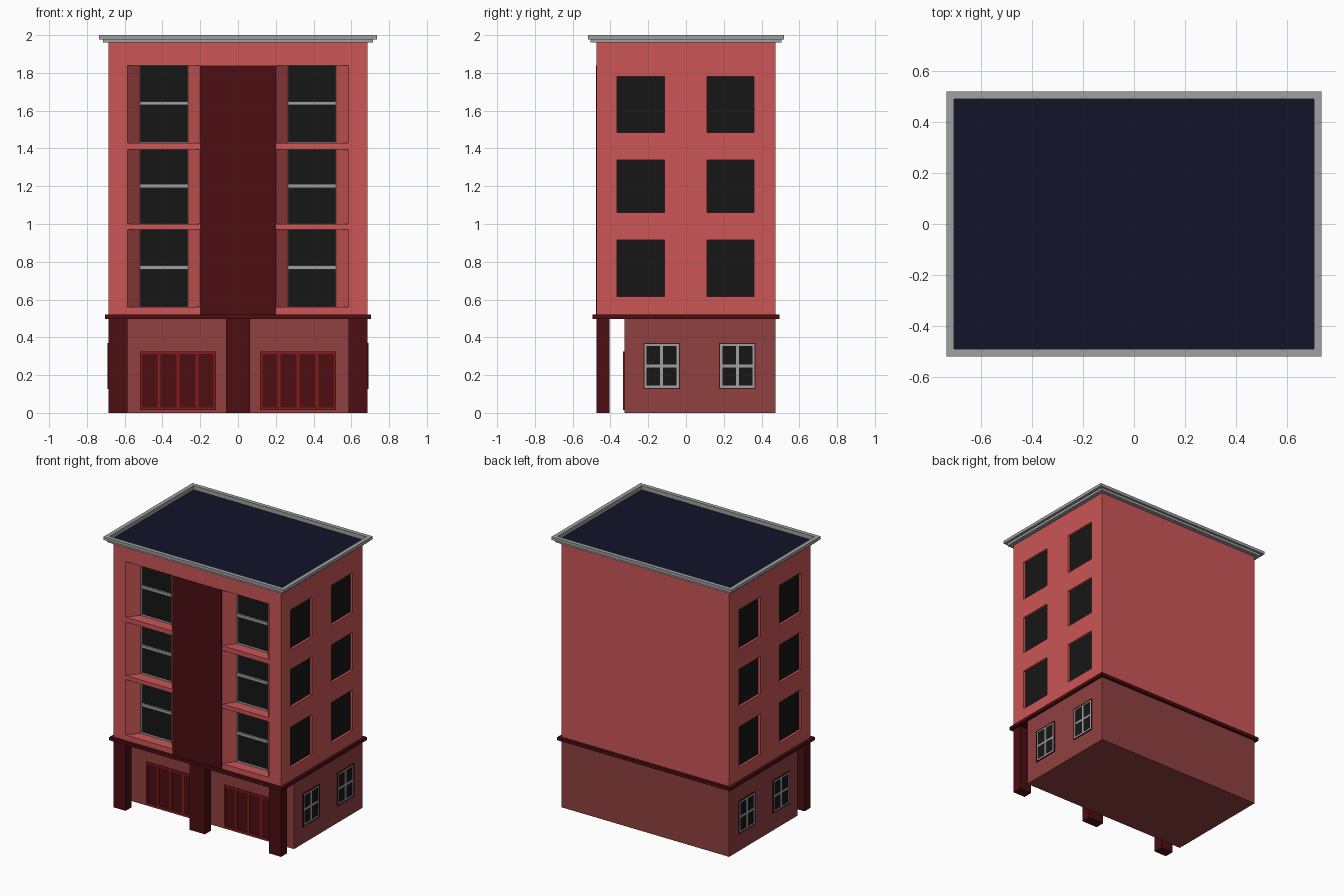
import bpy, bmesh
from mathutils import Matrix, Vector

if "Cube" in bpy.data.objects:
    bpy.data.objects.remove(bpy.data.objects["Cube"])


def paint(name, hex_code):
    m = bpy.data.materials.new(name)
    srgb = [int(hex_code[i:i + 2], 16) / 255 for i in (0, 2, 4)]
    m.diffuse_color = [((c + 0.055) / 1.055) ** 2.4 if c > 0.04 else c / 12.92 for c in srgb] + [1]
    m.use_nodes = True
    m.node_tree.nodes["Principled BSDF"].inputs["Base Color"].default_value = m.diffuse_color
    return m


WALL = paint("wall_red", "CC5656")
BASE = paint("base_red", "914141")
DARK = paint("dark_red", "4C0D12")
TRIM = paint("door_red", "861A1A")
GLASS = paint("glass_black", "161616")
GREY = paint("trim_grey", "A0A0A0")
NAVY = paint("roof_navy", "12142A")


def finish(name, bm, mat):
    bmesh.ops.recalc_face_normals(bm, faces=bm.faces[:])
    me = bpy.data.meshes.new(name)
    bm.to_mesh(me)
    bm.free()
    ob = bpy.data.objects.new(name, me)
    bpy.context.collection.objects.link(ob)
    if mat:
        me.materials.append(mat)
    return ob


def add_box(bm, x0, x1, y0, y1, z0, z1):
    size = Vector((abs(x1 - x0), abs(y1 - y0), abs(z1 - z0)))
    mid = Vector((x0 + x1, y0 + y1, z0 + z1)) / 2
    bmesh.ops.create_cube(bm, size=1, matrix=Matrix.Translation(mid) @ Matrix.Diagonal(size).to_4x4())


def boxes(name, mat, *bounds):
    bm = bmesh.new()
    for b in bounds:
        add_box(bm, *b)
    return finish(name, bm, mat)


def add_prism(bm, outline, z0, z1):
    face = bm.faces.new([bm.verts.new((x, y, z0)) for x, y in outline])
    out = bmesh.ops.extrude_face_region(bm, geom=[face])["geom"]
    bmesh.ops.translate(bm, vec=(0, 0, z1 - z0), verts=[v for v in out if isinstance(v, bmesh.types.BMVert)])


def border(a0, a1, b0, b1, w):
    """Four strips (a0, a1, b0, b1) around the inside of a rectangle."""
    return [(a0, a0 + w, b0, b1), (a1 - w, a1, b0, b1),
            (a0 + w, a1 - w, b0, b0 + w), (a0 + w, a1 - w, b1 - w, b1)]


HX, HY = 0.685, 0.475
BAY_ROWS = [(0.56, 0.97), (1.0, 1.395), (1.43, 1.84)]
SIDE_ROWS = [(0.615, 0.915), (1.06, 1.34), (1.485, 1.78)]
SIDE_COLS = [(-0.365, -0.115), (0.11, 0.36)]

# Upper storeys, with splayed front bays and side windows cut out
body = boxes("upper_walls", WALL, (-HX, HX, -HY, HY, 0.51, 1.965))
bm = bmesh.new()
for s in (-1, 1):
    plan = [(0.2, -0.52), (0.585, -0.52), (0.585, -HY), (0.52, -0.395), (0.52, -0.37),
            (0.265, -0.37), (0.265, -0.395), (0.2, -HY)]
    for z0, z1 in BAY_ROWS:
        add_prism(bm, [(s * x, y) for x, y in plan], z0, z1)
    for z0, z1 in SIDE_ROWS:
        for y0, y1 in SIDE_COLS:
            add_box(bm, s * 0.655, s * 0.72, y0, y1, z0, z1)
cutter = finish("opening_cutter", bm, None)
cutter.hide_render = True
mod = body.modifiers.new("openings", "BOOLEAN")
mod.operation, mod.solver, mod.object = "DIFFERENCE", "EXACT", cutter
bpy.context.view_layer.objects.active = body
bpy.ops.object.modifier_apply(modifier=mod.name)
bpy.data.objects.remove(cutter)

# Dark central panel
boxes("centre_panel", DARK, (-0.2, 0.2, -HY - 0.002, -HY + 0.01, 0.51, 1.84))

# Ground floor, band course and pillars
boxes("ground_floor_walls", BASE, (-HX, HX, -0.325, HY, 0, 0.505))
boxes("band_course", DARK, (-0.705, 0.705, -0.495, 0.495, 0.497, 0.52))
for name, x0, x1 in (("left", -HX, -0.585), ("centre", -0.0625, 0.0625), ("right", 0.585, HX)):
    boxes(name + "_pillar", DARK, (x0, x1, -HY, -0.405, 0, 0.5))

# Stepped cornice ring and recessed roof deck
bm = bmesh.new()
profile = [(0.675, 0.46, 1.96), (0.715, 0.505, 1.96), (0.715, 0.505, 1.978), (0.735, 0.52, 1.978),
           (0.735, 0.52, 2.0), (0.705, 0.49, 2.0), (0.705, 0.49, 1.965), (0.675, 0.46, 1.965)]
rings = [[bm.verts.new((sx * x, sy * y, z)) for x, y, z in profile]
         for sx, sy in ((-1, -1), (1, -1), (1, 1), (-1, 1))]
for i in range(4):
    a, b = rings[i], rings[(i + 1) % 4]
    for j in range(len(profile)):
        k = (j + 1) % len(profile)
        bm.faces.new((a[j], b[j], b[k], a[k]))
finish("cornice", bm, GREY)
boxes("roof_deck", NAVY, (-0.705, 0.705, -0.49, 0.49, 1.962, 1.97))

for s, side in ((-1, "left"), (1, "right")):
    # Front bay windows: glass, thin frame and cross bar
    x0, x1 = sorted((s * 0.265, s * 0.52))
    panes, frames = [], []
    for z0, z1 in BAY_ROWS:
        zb = z0 + 0.51 * (z1 - z0)
        panes.append((x0, x1, -0.378, -0.368, z0, z1))
        for a0, a1, b0, b1 in border(x0, x1, z0, z1, 0.003):
            frames.append((a0, a1, -0.396, -0.375, b0, b1))
        frames.append((x0, x1, -0.392, -0.375, zb - 0.01, zb + 0.01))
    boxes(side + "_bay_glass", GLASS, *panes)
    boxes(side + "_bay_frames", GREY, *frames)

    # Upper side windows
    boxes(side + "_side_glass", GLASS, *[(s * 0.65, s * 0.667, y0, y1, z0, z1)
                                         for z0, z1 in SIDE_ROWS for y0, y1 in SIDE_COLS])

    # Ground floor side windows: dark casing, grey frame with cross bars, glass
    casing, frame, glass = [], [], []
    z0, z1 = 0.127, 0.37
    for y0, y1 in ((-0.225, -0.032), (0.175, 0.368)):
        ym, zm = (y0 + y1) / 2, (z0 + z1) / 2
        casing += [(s * 0.68, s * 0.692, *b) for b in border(y0, y1, z0, z1, 0.006)]
        inner = (y0 + 0.006, y1 - 0.006, z0 + 0.006, z1 - 0.006)
        frame += [(s * 0.68, s * 0.69, *b) for b in border(*inner, 0.011)]
        frame += [(s * 0.68, s * 0.689, ym - 0.008, ym + 0.008, z0 + 0.01, z1 - 0.01),
                  (s * 0.68, s * 0.6885, y0 + 0.01, y1 - 0.01, zm - 0.008, zm + 0.008)]
        glass.append((s * 0.68, s * 0.687, *inner))
    boxes(side + "_ground_window_casing", DARK, *casing)
    boxes(side + "_ground_window_frame", GREY, *frame)
    boxes(side + "_ground_window_glass", GLASS, *glass)

    # Four-panel garage door
    x0, x1 = sorted((s * 0.117, s * 0.52))
    z0, z1 = 0.015, 0.325
    bars = [(*b[:2], -0.333, -0.32, *b[2:]) for b in border(x0, x1, z0, z1, 0.013)]
    for i in (1, 2, 3):
        xm = x0 + (x1 - x0) * i / 4
        bars.append((xm - 0.008, xm + 0.008, -0.333, -0.32, z0 + 0.013, z1 - 0.013))
    boxes(side + "_door_panels", DARK, (x0 + 0.005, x1 - 0.005, -0.328, -0.32, z0 + 0.005, z1 - 0.005))
    boxes(side + "_door_frame", TRIM, *bars)
